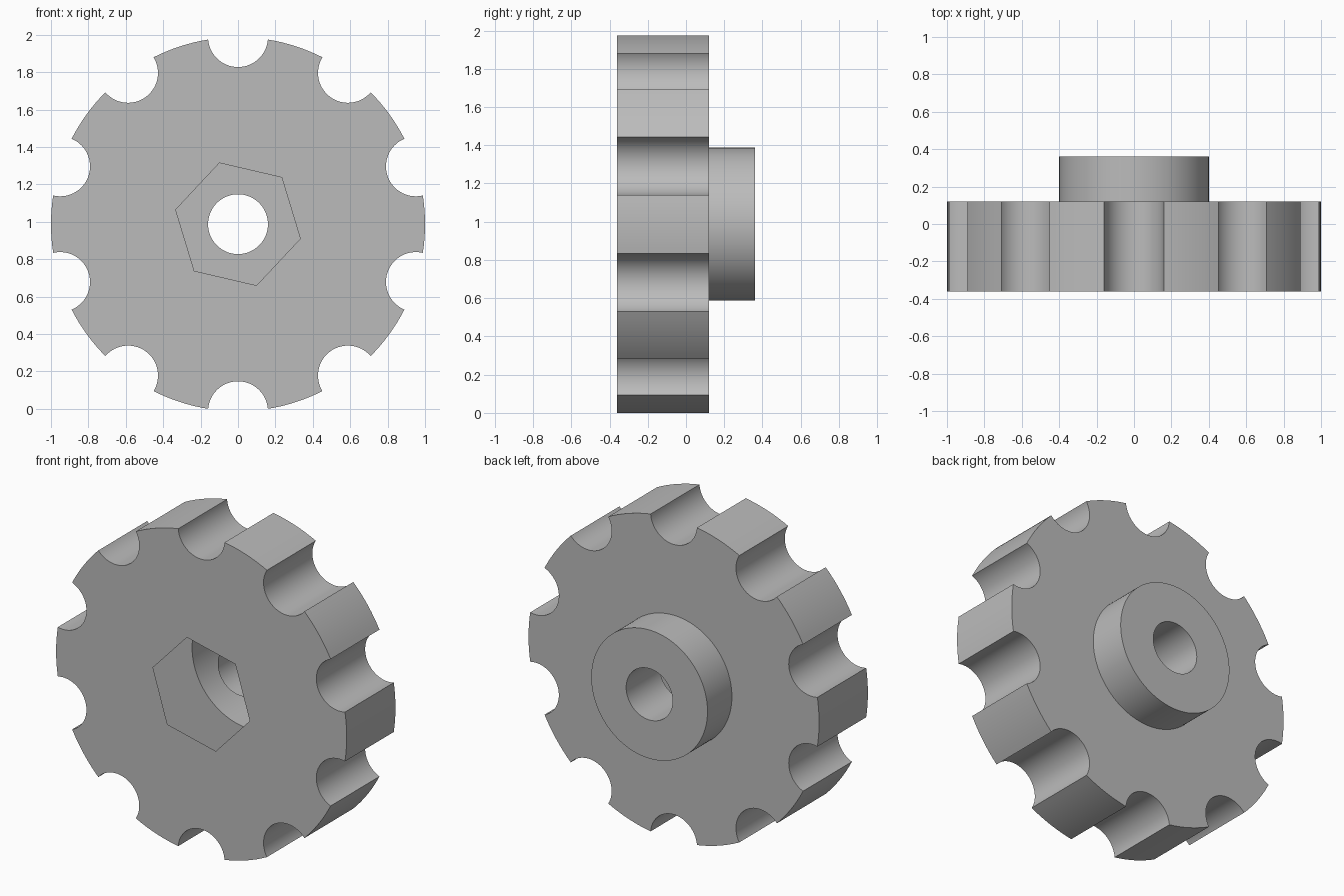
import bpy
import bmesh
import math
from mathutils import Matrix, Vector

old = bpy.data.objects.get("Cube")
if old:
    bpy.data.objects.remove(old, do_unlink=True)

# Main dimensions
CENTRE_Z = 0.987
FRONT, STEP, BACK = -0.36, 0.12, 0.36
RIM_R, HUB_R, BORE_R = 1.0, 0.4, 0.16
NOTCHES, NOTCH_R = 10, 0.16
HEX_R, HEX_FLOOR, HEX_TURN = 0.342, 0.03, math.radians(46.9)

grey = bpy.data.materials.new("plain_grey")
grey.use_nodes = True
COLOUR = (0.5, 0.5, 0.5, 1)
grey.diffuse_color = COLOUR
grey.node_tree.nodes["Principled BSDF"].inputs["Base Color"].default_value = COLOUR


def prism(name, radius, y0, y1, sides, turn=0.0, x=0.0, z=0.0):
    """A closed prism along y, its axis offset from the wheel centre."""
    bm = bmesh.new()
    ring = []
    for i in range(sides):
        a = turn + math.tau * i / sides
        ring.append(bm.verts.new((x + radius * math.cos(a), y0,
                                  CENTRE_Z + z + radius * math.sin(a))))
    face = bm.faces.new(ring)
    grown = bmesh.ops.extrude_face_region(bm, geom=[face])["geom"]
    top = [v for v in grown if isinstance(v, bmesh.types.BMVert)]
    bmesh.ops.translate(bm, verts=top, vec=(0, y1 - y0, 0))
    bmesh.ops.recalc_face_normals(bm, faces=bm.faces)
    return finish(bm, name)


def lathe(name, profile, steps):
    """Spin a (radius, y) profile about the wheel axis."""
    bm = bmesh.new()
    verts = [bm.verts.new((r, y, CENTRE_Z)) for r, y in profile]
    edges = [bm.edges.new(pair) for pair in zip(verts, verts[1:])]
    bmesh.ops.spin(bm, geom=verts + edges, cent=(0, 0, CENTRE_Z),
                   axis=(0, 1, 0), angle=math.tau, steps=steps)
    bmesh.ops.remove_doubles(bm, verts=bm.verts, dist=1e-5)
    bmesh.ops.recalc_face_normals(bm, faces=bm.faces)
    return finish(bm, name)


def finish(bm, name):
    mesh = bpy.data.meshes.new(name)
    bm.to_mesh(mesh)
    bm.free()
    mesh.materials.append(grey)
    obj = bpy.data.objects.new(name, mesh)
    bpy.context.collection.objects.link(obj)
    return obj


# Wheel disc with its rear hub, as one turned body
wheel = lathe("notched_wheel", [(0, FRONT), (RIM_R, FRONT), (RIM_R, STEP),
                                (HUB_R, STEP), (HUB_R, BACK), (0, BACK)], 160)

# Cutters: central bore, hexagonal pocket in the front, round rim notches
cutters = [
    prism("bore_cutter", BORE_R, FRONT - 0.1, BACK + 0.1, 64),
    prism("hex_pocket_cutter", HEX_R, FRONT - 0.1, HEX_FLOOR, 6, HEX_TURN),
]
for i in range(NOTCHES):
    a = math.pi / 2 + math.tau * i / NOTCHES
    cutters.append(prism("notch_cutter", NOTCH_R, FRONT - 0.1, STEP + 0.1, 64, a,
                         RIM_R * math.cos(a), RIM_R * math.sin(a)))

for cutter in cutters:
    mod = wheel.modifiers.new(cutter.name, "BOOLEAN")
    mod.operation = "DIFFERENCE"
    mod.solver = "EXACT"
    mod.object = cutter

# Bake the cuts and drop the cutters
bpy.context.view_layer.update()
graph = bpy.context.evaluated_depsgraph_get()
baked = bpy.data.meshes.new_from_object(wheel.evaluated_get(graph))
wheel.modifiers.clear()
wheel.data = baked
baked.materials.clear()
baked.materials.append(grey)
for cutter in cutters:
    bpy.data.objects.remove(cutter, do_unlink=True)

# Merge the flat faces, then smooth only the round walls
bm = bmesh.new()
bm.from_mesh(baked)
bmesh.ops.remove_doubles(bm, verts=bm.verts, dist=1e-5)
bmesh.ops.dissolve_limit(bm, angle_limit=math.radians(0.5),
                         verts=bm.verts, edges=bm.edges)
for face in bm.faces:
    face.material_index = 0
bm.to_mesh(baked)
bm.free()

bpy.ops.object.select_all(action="DESELECT")
wheel.select_set(True)
bpy.context.view_layer.objects.active = wheel
bpy.ops.object.shade_smooth_by_angle(angle=math.radians(30))
